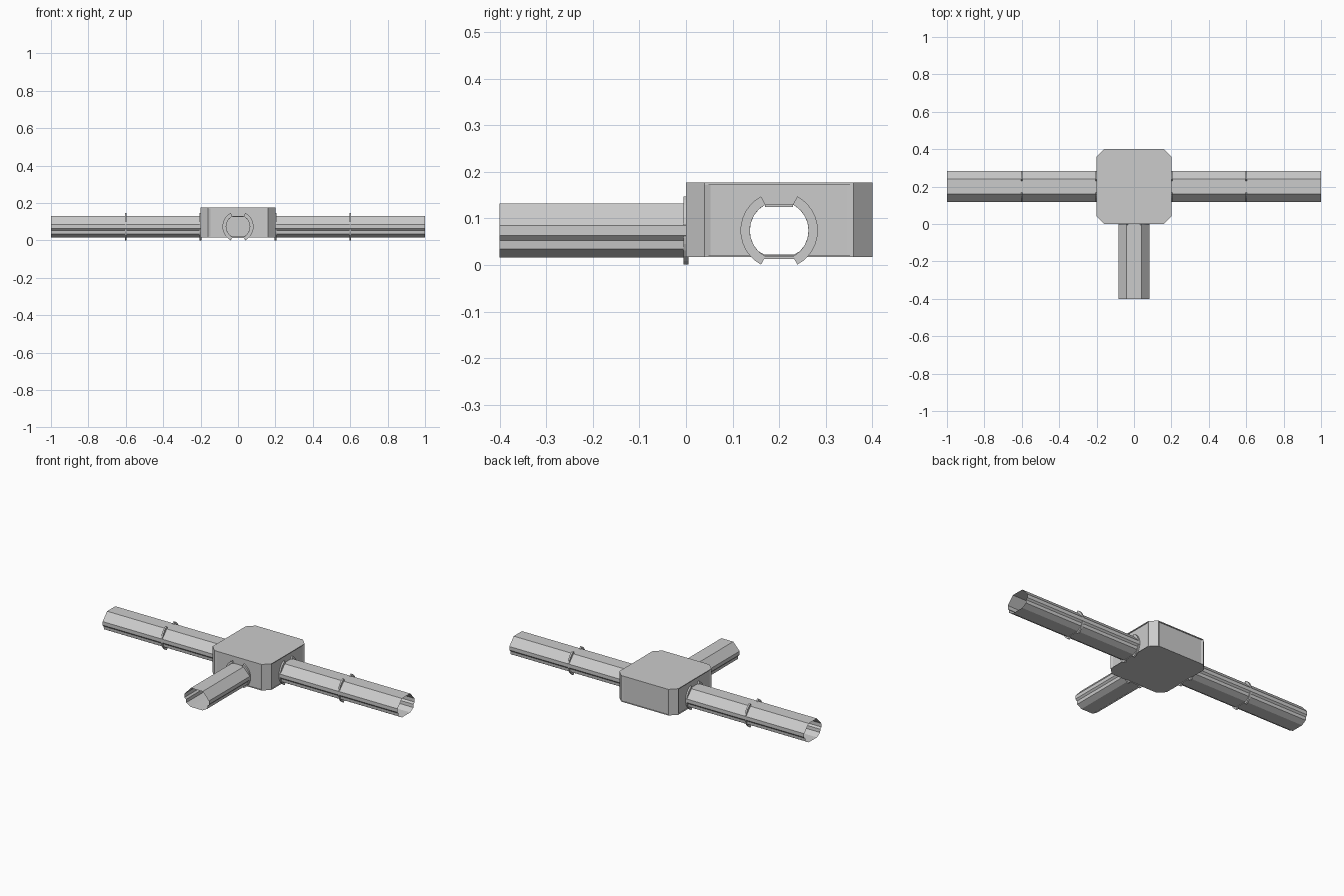
import bpy, bmesh
from math import sin, cos, radians, pi
from mathutils import Matrix

if "Cube" in bpy.data.objects:
    bpy.data.objects.remove(bpy.data.objects["Cube"])

CZ = 0.074            # height of the corridor axis
ROOM_Y = 0.2          # room centre


def finish(name, bm, mat=Matrix.Identity(4), recalc=True):
    bm.transform(mat)
    if recalc:
        bmesh.ops.recalc_face_normals(bm, faces=bm.faces)
    me = bpy.data.meshes.new(name)
    bm.to_mesh(me)
    bm.free()
    ob = bpy.data.objects.new(name, me)
    bpy.context.collection.objects.link(ob)
    return ob


def prism(bm, pts, to3d, a, b, caps=True):
    """Sweep a closed 2D outline from depth a to depth b."""
    lo = [bm.verts.new(to3d(p, a)) for p in pts]
    hi = [bm.verts.new(to3d(p, b)) for p in pts]
    n = len(pts)
    for i in range(n):
        j = (i + 1) % n
        bm.faces.new((lo[i], lo[j], hi[j], hi[i]))
    if caps:
        bm.faces.new(lo[::-1])
        bm.faces.new(hi)


def along_x(p, d):
    return (d, p[0], p[1])


def along_z(p, d):
    return (p[0], p[1], d)


def rect(t0, t1, z0, z1):
    return [(t0, z0), (t1, z0), (t1, z1), (t0, z1)]


# direction of each corridor arm, local +x points away from the room
def arm(angle):
    return Matrix.Translation((0, ROOM_Y, 0)) @ Matrix.Rotation(radians(angle), 4, 'Z')


# corridor cross-section: right half, then mirrored
HALF = [(0.040, 0.132), (0.083, 0.085), (0.083, 0.063),
        (0.073, 0.053), (0.071, 0.034), (0.040, 0.016)]
TUBE = HALF + [(-t, z) for t, z in reversed(HALF)]


def corridor(name, angle, start, end):
    bm = bmesh.new()
    prism(bm, TUBE, along_x, start, end, caps=False)
    finish(name, bm, arm(angle))


def joint_ring(name, angle, dist):
    bm = bmesh.new()
    a, b = dist - 0.005, dist + 0.005
    # two side arcs with gaps at top and bottom
    for side in (0, pi):
        angs = [radians(-62 + 124 * i / 12) + side for i in range(13)]
        pts = [(0.083 * cos(t), CZ + 0.083 * sin(t)) for t in angs]
        inner = [(0.063 * cos(t), CZ + 0.063 * sin(t)) for t in angs]
        vs = [[bm.verts.new(along_x(p, d)) for p in loop]
              for loop, d in ((pts, a), (pts, b), (inner, b), (inner, a))]
        for k in range(4):
            u, v = vs[k], vs[(k + 1) % 4]
            for i in range(12):
                bm.faces.new((u[i], u[i + 1], v[i + 1], v[i]))
        for i in (0, 12):
            bm.faces.new([v[i] for v in vs])
    # thin links across the gaps, and the side latch
    prism(bm, rect(-0.030, 0.030, 0.125, 0.131), along_x, a, b)
    prism(bm, rect(-0.035, 0.035, 0.013, 0.018), along_x, a, b)
    latch = [(-0.083, 0.065), (-0.074, 0.067), (-0.071, 0.074), (-0.074, 0.081), (-0.083, 0.083)]
    prism(bm, latch, along_x, a, b + 0.002)
    finish(name, bm, arm(angle))


# room walls: chamfered corner posts with slightly recessed panels between
plan = []
for k in range(4):
    c, s = cos(k * pi / 2), sin(k * pi / 2)
    for x, y in ((0.2, -0.16), (0.195, -0.147), (0.195, 0.147), (0.2, 0.16)):
        plan.append((x * c - y * s, x * s + y * c))
bm = bmesh.new()
prism(bm, plan, along_z, 0.018, 0.174)
room = finish("room_shell", bm, arm(0))
solid = room.modifiers.new("thickness", 'SOLIDIFY')
solid.thickness = 0.004
solid.offset = -1

# doorways, flattened at floor and ceiling
door = [(0.063 * cos(i * pi / 12), min(0.130, max(0.0225, CZ + 0.063 * sin(i * pi / 12))))
        for i in range(24)]
door = list(dict.fromkeys((round(t, 5), round(z, 5)) for t, z in door))
# keep only the end points of the flattened runs
keep = []
for i, p in enumerate(door):
    q, r = door[i - 1], door[(i + 1) % len(door)]
    if not (p[1] == q[1] == r[1]):
        keep.append(p)
for label, angle, a, b in (("cross", 0, -0.3, 0.3), ("front", -90, 0.15, 0.3)):
    bm = bmesh.new()
    prism(bm, keep, along_x, a, b)
    cutter = finish(label + "_door_cutter", bm, arm(angle))
    cutter.hide_render = True
    cutter.hide_viewport = False
    cut = room.modifiers.new(label, 'BOOLEAN')
    cut.object = cutter
    cut.operation = 'DIFFERENCE'
    cut.solver = 'EXACT'

bpy.context.view_layer.objects.active = room
room.select_set(True)
for m in list(room.modifiers):
    bpy.ops.object.modifier_apply(modifier=m.name)
for ob in list(bpy.data.objects):
    if ob.name.endswith("_cutter"):
        bpy.data.objects.remove(ob)

# roof and floor plates
oct_plan = [p for i, p in enumerate(plan) if i % 4 in (0, 3)]
for name, z0, z1 in (("roof_plate", 0.172, 0.177), ("floor_plate", 0.017, 0.020)):
    bm = bmesh.new()
    prism(bm, oct_plan, along_z, z0, z1)
    finish(name, bm, arm(0))

# corridor arms: two modules left and right, one in front
for label, angle, count in (("right", 0, 2), ("left", 180, 2), ("front", -90, 1)):
    for i in range(count):
        start = 0.2 + 0.4 * i
        corridor(f"{label}_corridor_{i + 1}", angle, start - (0.004 if i == 0 else 0), start + 0.4)
        joint_ring(f"{label}_joint_ring_{i + 1}", angle, start)
